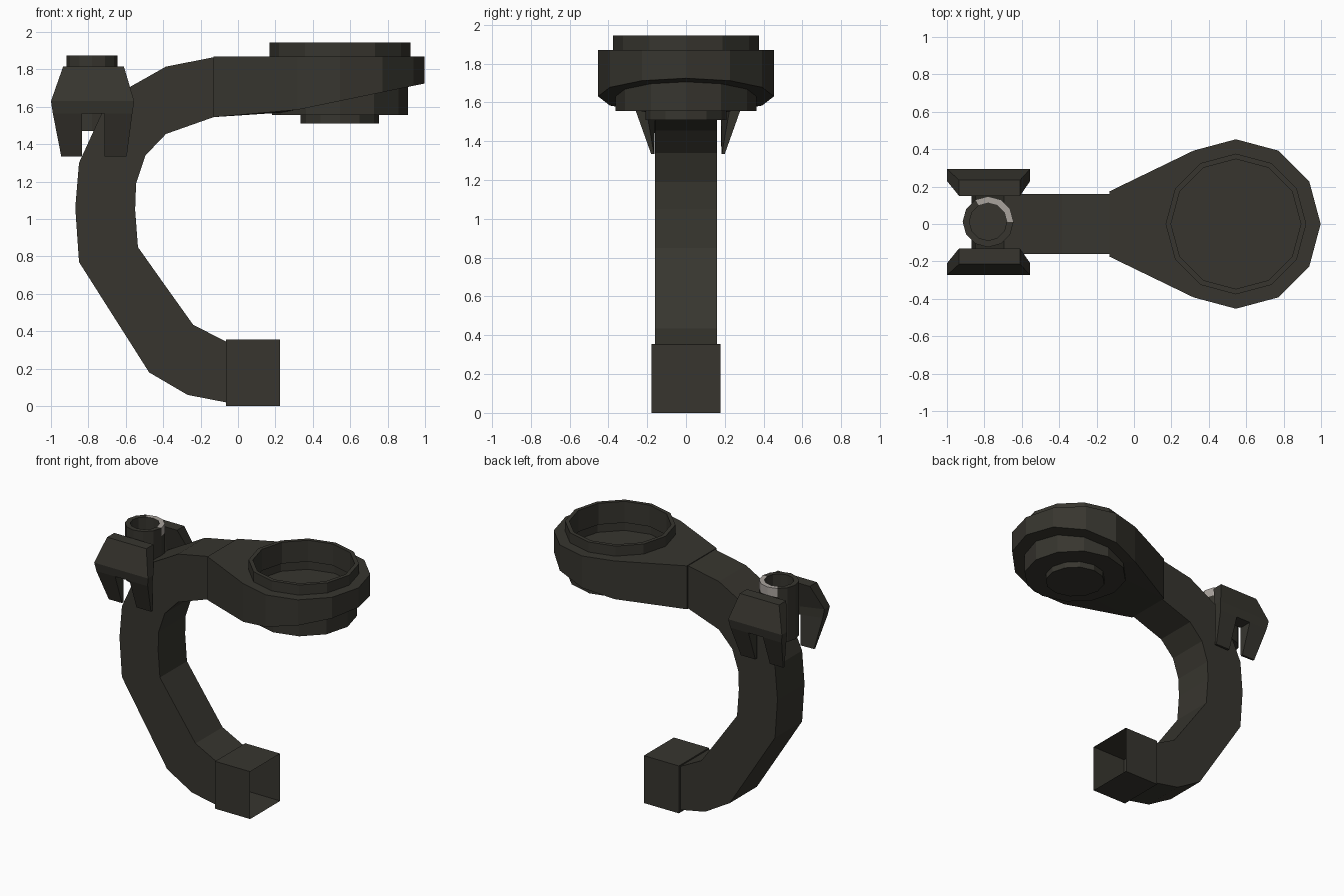
import bpy, bmesh, math

if "Cube" in bpy.data.objects:
    bpy.data.objects.remove(bpy.data.objects["Cube"])


def material(name, rgb):
    m = bpy.data.materials.new(name)
    m.diffuse_color = (*rgb, 1)
    m.use_nodes = True
    m.node_tree.nodes["Principled BSDF"].inputs["Base Color"].default_value = m.diffuse_color
    return m


DARK = material("dark olive grey", (0.038, 0.036, 0.028))
PALE = material("pale grey", (0.40, 0.37, 0.34))


def finish(name, bm, mats=(DARK,)):
    bmesh.ops.remove_doubles(bm, verts=bm.verts[:], dist=1e-5)
    bmesh.ops.recalc_face_normals(bm, faces=bm.faces[:])
    me = bpy.data.meshes.new(name)
    bm.to_mesh(me)
    bm.free()
    for m in mats:
        me.materials.append(m)
    ob = bpy.data.objects.new(name, me)
    bpy.context.collection.objects.link(ob)
    return ob


def loft(bm, rings, closed=True):
    """Join successive rings of points with quads."""
    rows = [[bm.verts.new(p) for p in r] for r in rings]
    for a, b in zip(rows, rows[1:]):
        n = len(a)
        for i in range(n if closed else n - 1):
            j = (i + 1) % n
            bm.faces.new((a[i], a[j], b[j], b[i]))
    return rows


def circle(cx, cy, r, z, n=12):
    return [(cx + r * math.cos(math.tau * i / n), cy + r * math.sin(math.tau * i / n), z)
            for i in range(n)]


def lathe(bm, cx, cy, profile):
    loft(bm, [circle(cx, cy, max(r, 1e-7), z) for r, z in profile])


# Curved arm: pairs of outer and inner points, square section
OUTER = [(-.13, 1.865), (-.385, 1.815), (-.695, 1.64), (-.85, 1.30), (-.87, 1.06),
         (-.85, .77), (-.475, .18), (-.27, .06), (-.065, .02)]
INNER = [(-.13, 1.545), (-.385, 1.455), (-.495, 1.34), (-.545, 1.19), (-.55, 1.05),
         (-.535, .85), (-.39, .645), (-.24, .435), (-.065, .345)]
bm = bmesh.new()
loft(bm, [[(o[0], -.16, o[1]), (o[0], .16, o[1]), (i[0], .16, i[1]), (i[0], -.16, i[1])]
          for o, i in zip(OUTER, INNER)])
finish("curved_arm", bm)

# Hollow square sleeve at the foot, open towards +x
bm = bmesh.new()
bmesh.ops.create_cube(bm, size=1)
for v in bm.verts:
    v.co = (.08 + v.co.x * .29, v.co.y * .355, .1775 + v.co.z * .355)
bm.normal_update()
end = [f for f in bm.faces if f.normal.x > .9]
bmesh.ops.inset_individual(bm, faces=end, thickness=.004, depth=-.28)
finish("foot_sleeve", bm)

# Teardrop head: twelve-sided end drawn out to the neck, sloping underside
CX = .545


def under(x):
    return 1.545 + (x + .13) * .066 if x < .25 else 1.57 + (x - .25) * .207


outline = [(x, y) for x, y, z in circle(CX, 0, .453, 0)]
outline[5:8] = [(-.13, .175), (-.13, 0), (-.13, -.175)]
bm = bmesh.new()
loft(bm, [circle(CX, 0, .37, 1.87),
          [(x, y, 1.87) for x, y in outline],
          [(x, y, under(x)) for x, y in outline],
          [(x, y, under(x)) for x, y, z in circle(CX, 0, .355, 0)]])
finish("head", bm)

# Raised rim with the cup inside it
bm = bmesh.new()
lathe(bm, CX, 0, [(.376, 1.865), (.376, 1.945), (.347, 1.945), (.347, 1.785),
                  (.363, 1.785), (.363, 1.72), (0, 1.72)])
finish("cup_rim", bm)

# Stepped boss below the head
bm = bmesh.new()
lathe(bm, CX, 0, [(.363, 1.715), (.363, 1.555), (.21, 1.555), (.21, 1.51), (0, 1.51)])
finish("lower_boss", bm)

# Hollow pin with a pale worn sector on its rim
PX, PY = -.78, .012
bm = bmesh.new()
lathe(bm, PX, PY, [(0, 1.47), (.136, 1.47), (.136, 1.81), (.136, 1.875),
                   (.1, 1.875), (.1, 1.70), (0, 1.70)])
for f in bm.faces:
    c = f.calc_center_median()
    angle = math.degrees(math.atan2(c.y - PY, c.x - PX))
    if c.z > 1.83 and math.hypot(c.x - PX, c.y - PY) > .11 and 0 < angle < 120:
        f.material_index = 1
finish("pin", bm, (DARK, PALE))

# Forked clamp plates: rows of (z, left x, right x, outer y, inner edge y, inner middle y)
ROWS = [(1.815, -.935, -.61, .224, .14, .14), (1.63, -1, -.555, .284, .22, .165),
        (1.565, -.99, -.565, .272, .215, .17), (1.335, -.945, -.595, .19, .175, .172)]


def clamp(name, side):
    bm = bmesh.new()
    sheets = []
    for sheet in range(2):
        grid = []
        for z, xl, xr, yo, ye, ym in ROWS:
            ys = (yo,) * 4 if sheet == 0 else (ye, ym, ym, ye)
            grid.append([bm.verts.new((x, .01 + side * y, z))
                         for x, y in zip((xl, -.835, -.715, xr), ys)])
        sheets.append(grid)
    cells = [(r, c) for r in range(3) for c in range(3) if (r, c) != (2, 1)]
    count = {}
    for r, c in cells:
        loop = [(r, c), (r, c + 1), (r + 1, c + 1), (r + 1, c)]
        for g in sheets:
            bm.faces.new([g[i][j] for i, j in loop])
        for a, b in zip(loop, loop[1:] + loop[:1]):
            count.setdefault(frozenset((a, b)), []).append((a, b))
    # close the rim between the two sheets
    for uses in count.values():
        if len(uses) == 1:
            (a, b), (c, d) = uses[0]
            bm.faces.new((sheets[0][a][b], sheets[0][c][d], sheets[1][c][d], sheets[1][a][b]))
    finish(name, bm)


clamp("front_clamp_plate", -1)
clamp("back_clamp_plate", 1)
